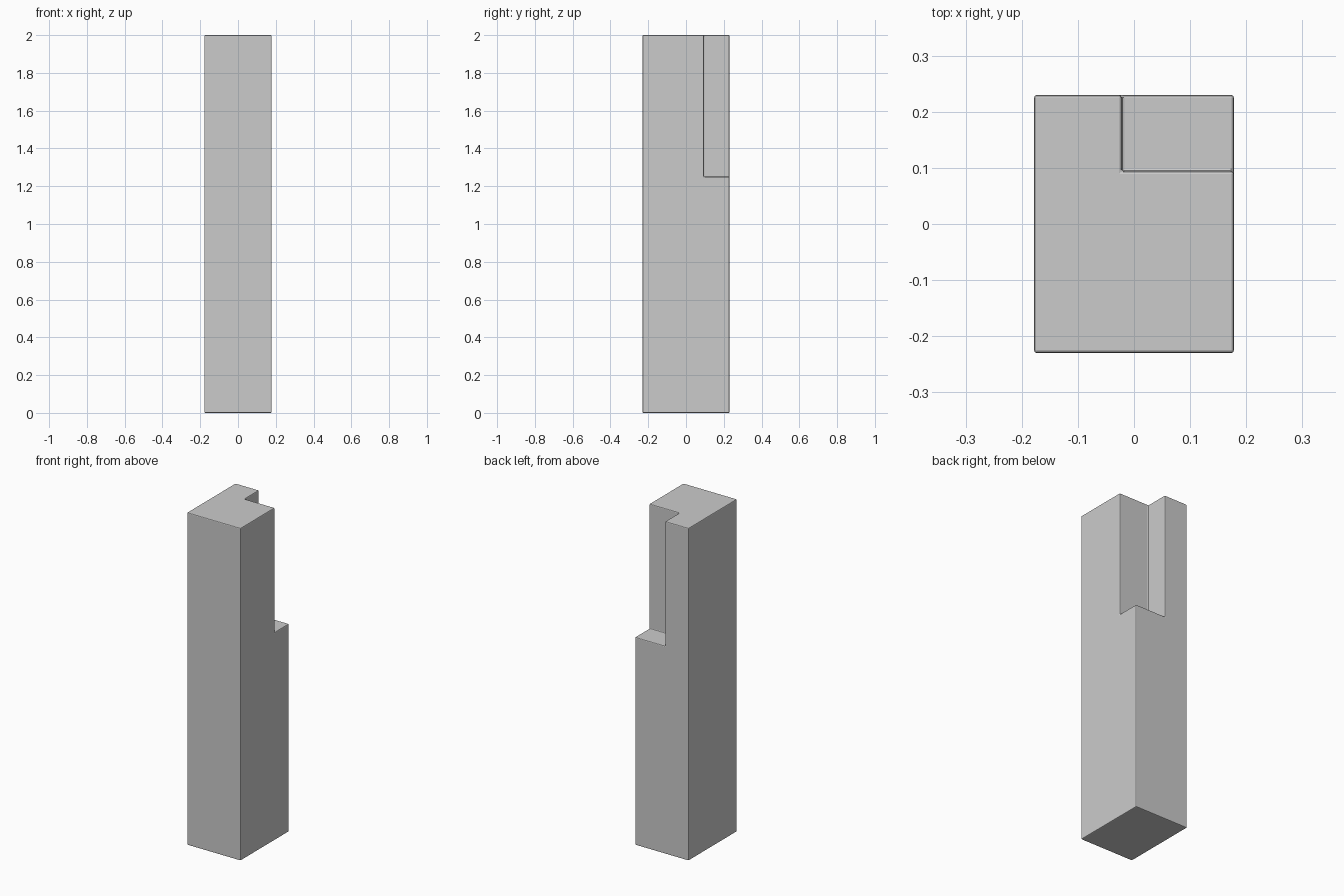
import bpy
from mathutils import Vector

default = bpy.data.objects.get("Cube")
if default:
    bpy.data.objects.remove(default, do_unlink=True)

# Plain grey material
grey = bpy.data.materials.new("plain_grey")
grey.use_nodes = True
colour = (0.6, 0.6, 0.6, 1)
grey.diffuse_color = colour
grey.node_tree.nodes["Principled BSDF"].inputs["Base Color"].default_value = colour


def block(name, low, high):
    """Box spanning two opposite corners."""
    low, high = Vector(low), Vector(high)
    bpy.ops.mesh.primitive_cube_add(size=1)
    obj = bpy.context.object
    obj.name = name
    for v in obj.data.vertices:
        v.co = [a + (b - a) * (c + 0.5) for a, b, c in zip(low, high, v.co)]
    obj.data.materials.append(grey)
    return obj


# Notch cut from the back left corner of the post's upper part
cutter = block("notch_cutter", (-0.022, 0.094, 1.25), (0.4, 0.4, 2.2))
cutter.hide_render = True

# Tall rectangular post
post = block("notched_post", (-0.178, -0.23, 0), (0.178, 0.23, 2))
notch = post.modifiers.new("notch", 'BOOLEAN')
notch.operation = 'DIFFERENCE'
notch.solver = 'EXACT'
notch.object = cutter
bpy.ops.object.modifier_apply(modifier=notch.name)
bpy.data.objects.remove(cutter, do_unlink=True)

# Slightly eased edges
ease = post.modifiers.new("eased_edges", 'BEVEL')
ease.width = 0.005
ease.segments = 2
ease.limit_method = 'ANGLE'
bpy.ops.object.modifier_apply(modifier=ease.name)
